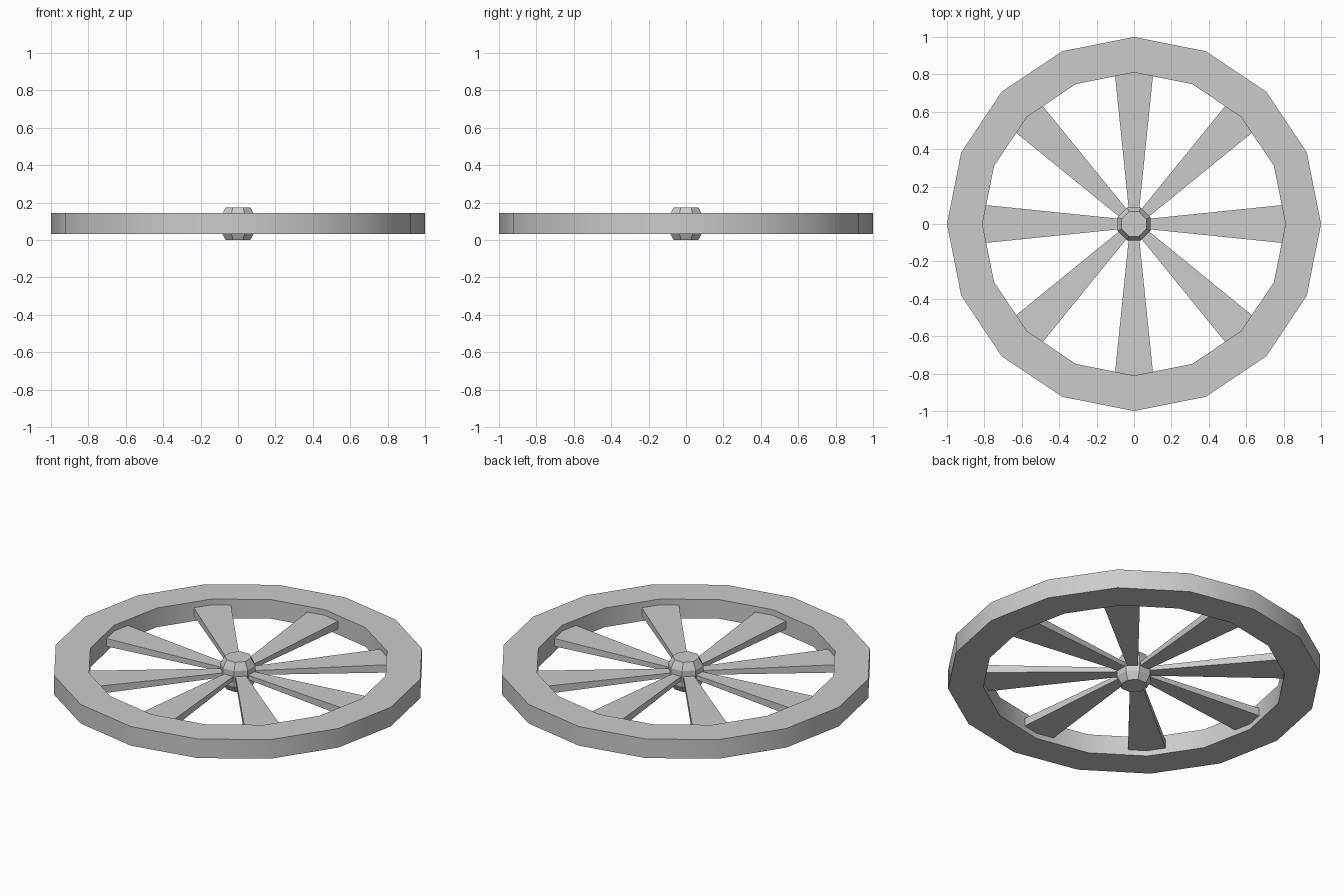
import bpy, bmesh
from math import pi, sin, cos, radians
from mathutils import Matrix

if "Cube" in bpy.data.objects:
    bpy.data.objects.remove(bpy.data.objects["Cube"])

MID = 0.0875


def make_object(name, bm):
    bmesh.ops.recalc_face_normals(bm, faces=bm.faces)
    mesh = bpy.data.meshes.new(name)
    bm.to_mesh(mesh)
    bm.free()
    obj = bpy.data.objects.new(name, mesh)
    bpy.context.collection.objects.link(obj)
    return obj


def lathe(name, profile, sides, offset=0.0, closed=False):
    # Rings of (radius, z) around the z axis
    bm = bmesh.new()
    rings = []
    for r, z in profile:
        angles = [offset + 2 * pi * i / sides for i in range(sides)]
        rings.append([bm.verts.new((r * cos(a), r * sin(a), z)) for a in angles])
    pairs = list(zip(rings, rings[1:]))
    if closed:
        pairs.append((rings[-1], rings[0]))
    else:
        bm.faces.new(rings[0])
        bm.faces.new(rings[-1])
    for a, b in pairs:
        for i in range(sides):
            j = (i + 1) % sides
            bm.faces.new((a[i], a[j], b[j], b[i]))
    return make_object(name, bm)


# Sixteen-sided rim
rim = lathe("rim", [(0.81, 0.032), (1.0, 0.032), (1.0, 0.145), (0.81, 0.145)],
            16, closed=True)
bpy.context.view_layer.objects.active = rim
rim.select_set(True)
bpy.ops.object.shade_smooth_by_angle(angle=radians(30))

# Octagonal hub with chamfered ends, flats facing the axes
k = 1 / cos(pi / 8)
lathe("hub", [(0.066 * k, 0.0), (0.088 * k, 0.042), (0.088 * k, 0.133), (0.066 * k, 0.175)],
      8, offset=pi / 8)

# Eight spokes flaring toward the rim
for n in range(8):
    bm = bmesh.new()
    bmesh.ops.create_cube(bm, size=1)
    for v in bm.verts:
        outer = v.co.x > 0
        v.co.x = 0.84 if outer else 0.05
        v.co.y *= 0.212 if outer else 0.05
        v.co.z = MID + v.co.z * (0.048 if outer else 0.024)
    bm.transform(Matrix.Rotation(n * pi / 4, 4, 'Z'))
    make_object(f"spoke_{n + 1}", bm)
